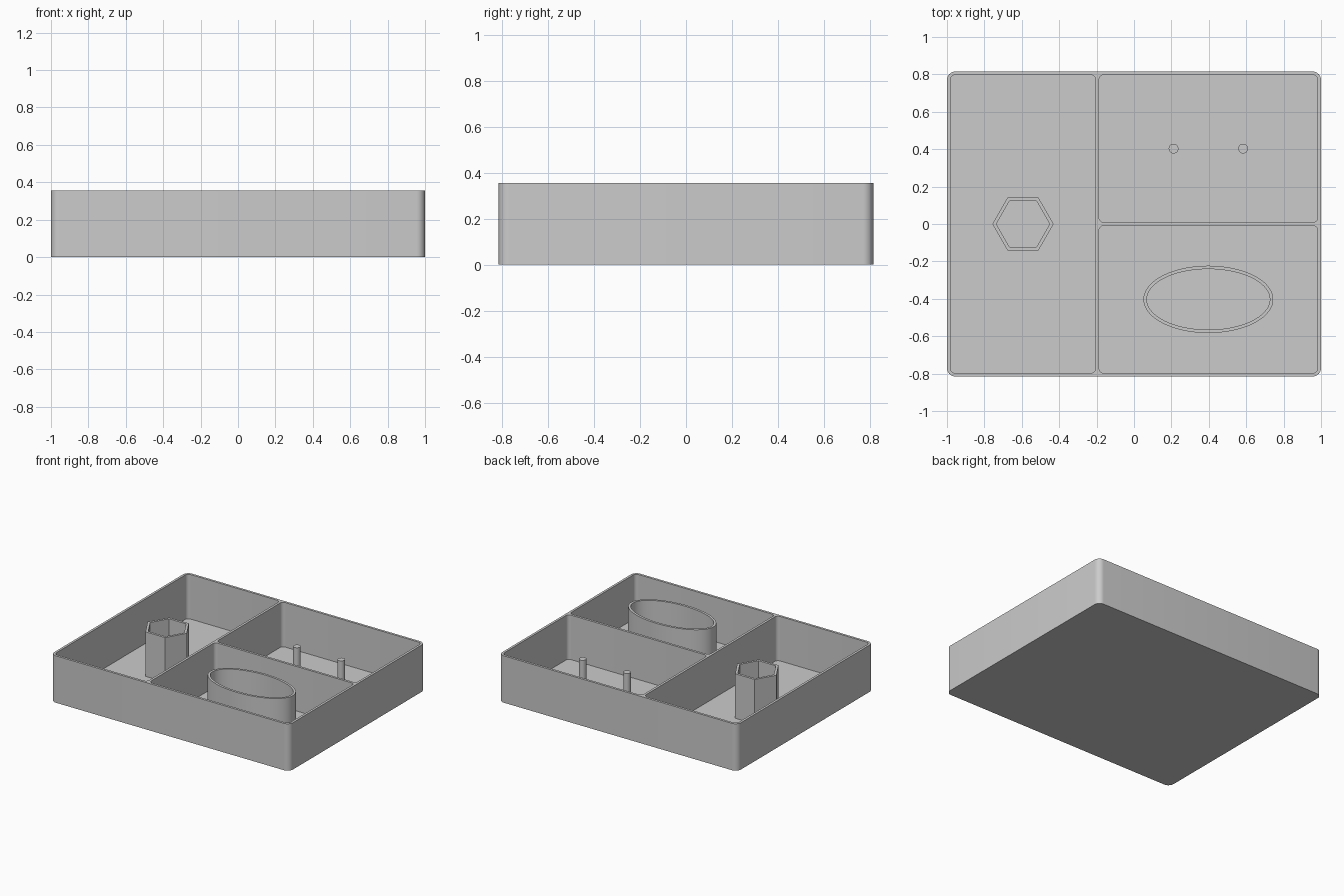
import bpy
import bmesh
from math import cos, sin, pi

cube = bpy.data.objects.get("Cube")
if cube:
    bpy.data.objects.remove(cube, do_unlink=True)

HEIGHT, FLOOR, WALL = 0.355, 0.018, 0.018
HALF_X, HALF_Y = 1.0, 0.815
DIV_X = -0.196          # centre of the long divider

grey = bpy.data.materials.new("plain grey")
grey.use_nodes = True
grey.diffuse_color = (0.6, 0.6, 0.6, 1)
grey.node_tree.nodes["Principled BSDF"].inputs["Base Color"].default_value = (0.6, 0.6, 0.6, 1)


def ellipse(cx, cy, rx, ry, sides):
    return [(cx + rx * cos(2 * pi * i / sides), cy + ry * sin(2 * pi * i / sides))
            for i in range(sides)]


def rounded_rect(x0, x1, y0, y1, r, steps=8):
    corners = [(x1 - r, y1 - r), (x0 + r, y1 - r), (x0 + r, y0 + r), (x1 - r, y0 + r)]
    return [(cx + r * cos(pi / 2 * (q + i / steps)), cy + r * sin(pi / 2 * (q + i / steps)))
            for q, (cx, cy) in enumerate(corners) for i in range(steps + 1)]


def prism(name, outer, z0, z1, inner=None):
    """Upright prism; with an inner outline it becomes an open tube."""
    bm = bmesh.new()
    n = len(outer)

    def ring(points, z):
        return [bm.verts.new((x, y, z)) for x, y in points]

    def bridge(a, b):
        for i in range(n):
            j = (i + 1) % n
            bm.faces.new((a[i], a[j], b[j], b[i]))

    low, high = ring(outer, z0), ring(outer, z1)
    bridge(low, high)
    if inner:
        in_low, in_high = ring(inner, z0), ring(inner, z1)
        bridge(high, in_high)
        bridge(in_high, in_low)
        bridge(in_low, low)
    else:
        bm.faces.new(high)
        bm.faces.new(low[::-1])
    bmesh.ops.recalc_face_normals(bm, faces=bm.faces)
    mesh = bpy.data.meshes.new(name)
    bm.to_mesh(mesh)
    bm.free()
    mesh.materials.append(grey)
    obj = bpy.data.objects.new(name, mesh)
    bpy.context.collection.objects.link(obj)
    return obj


# Tray body with three pockets cut into it
tray = prism("tray", rounded_rect(-HALF_X, HALF_X, -HALF_Y, HALF_Y, 0.045), 0, HEIGHT)
in_x, in_y, half = HALF_X - WALL, HALF_Y - WALL, WALL / 2
pockets = {
    "side_pocket": (-in_x, DIV_X - half, -in_y, in_y),
    "front_pocket": (DIV_X + half, in_x, -in_y, -half),
    "back_pocket": (DIV_X + half, in_x, half, in_y),
}
cutters = []
for name, box in pockets.items():
    cutter = prism(name, rounded_rect(*box, 0.026), FLOOR, HEIGHT + 0.1)
    cutter.hide_render = True
    cutters.append(cutter)
    mod = tray.modifiers.new(name, "BOOLEAN")
    mod.operation = "DIFFERENCE"
    mod.solver = "EXACT"
    mod.object = cutter
bpy.context.view_layer.update()
graph = bpy.context.evaluated_depsgraph_get()
carved = bpy.data.meshes.new_from_object(tray.evaluated_get(graph))
tray.modifiers.clear()
tray.data = carved
for cutter in cutters:
    bpy.data.objects.remove(cutter, do_unlink=True)

# Holders standing on the pocket floors
base = FLOOR - 0.006
side_x = (DIV_X - half - in_x) / 2
right_x = (DIV_X + half + in_x) / 2
mid_y = (in_y + half) / 2
parts = [tray]
parts.append(prism("hexagonal_holder", ellipse(side_x, 0, 0.164, 0.164, 6), base, HEIGHT,
                   ellipse(side_x, 0, 0.143, 0.143, 6)))
parts.append(prism("oval_holder", ellipse(right_x, -mid_y, 0.347, 0.18, 72), base, HEIGHT - 0.003,
                   ellipse(right_x, -mid_y, 0.329, 0.162, 72)))
for name, side in (("left_peg", 1), ("right_peg", -1)):
    parts.append(prism(name, ellipse(right_x + side * 0.186, mid_y, 0.026, 0.026, 32), base, 0.275))

bpy.ops.object.select_all(action="DESELECT")
for part in parts:
    part.select_set(True)
bpy.context.view_layer.objects.active = tray
bpy.ops.object.shade_smooth_by_angle()
